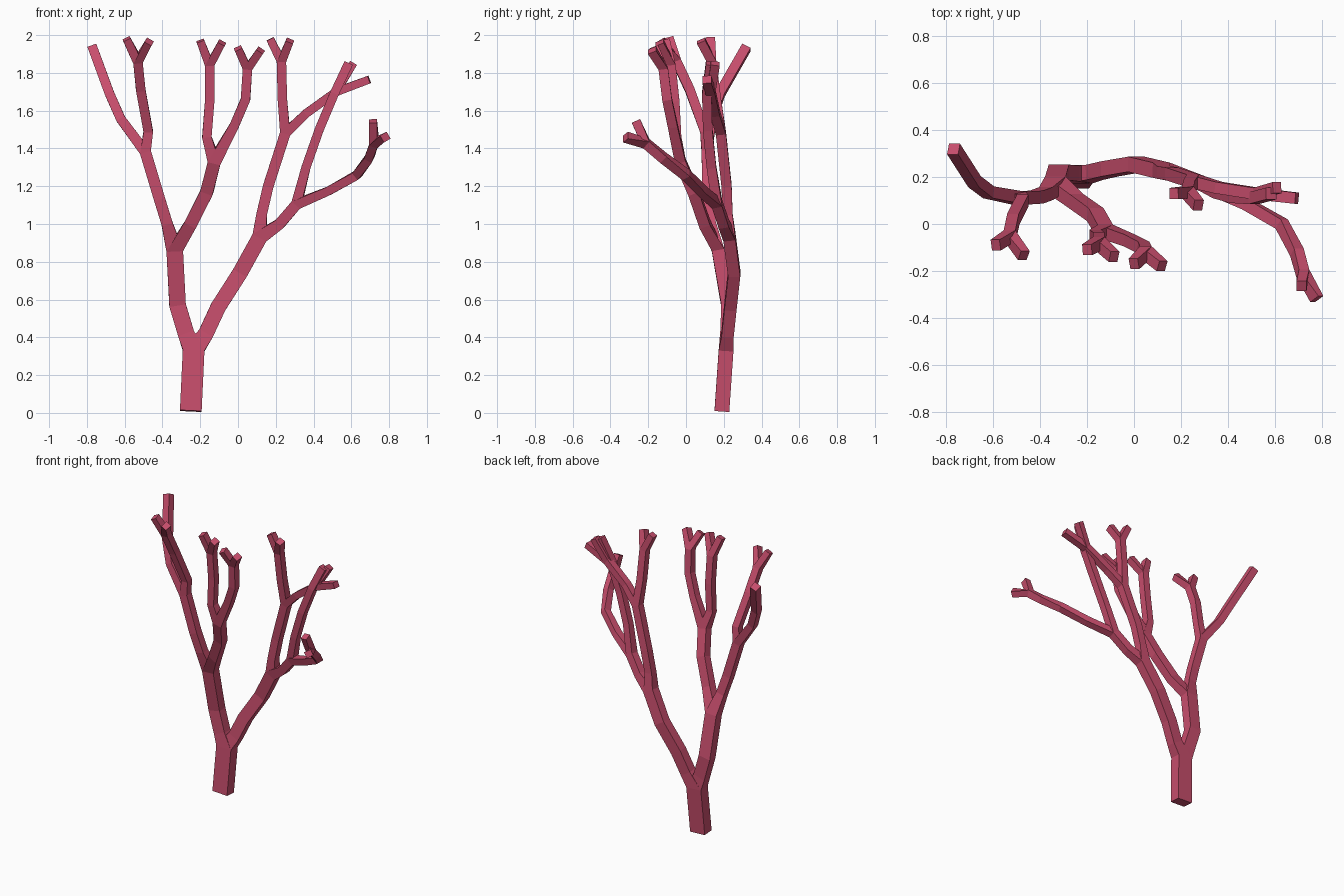
import bpy
import bmesh
from mathutils import Vector

default_cube = bpy.data.objects.get("Cube")
if default_cube:
    bpy.data.objects.remove(default_cube, do_unlink=True)

# One flat colour for the whole tree
bark = bpy.data.materials.new("rose_bark")
bark.use_nodes = True
bark.diffuse_color = (0.57, 0.075, 0.15, 1)
bark.node_tree.nodes["Principled BSDF"].inputs["Base Color"].default_value = bark.diffuse_color


def ring(bm, centre, direction, width):
    """Four-sided cross-section, thick limbs being flatter than twigs."""
    side = direction.cross(Vector((0, 1, 0))).normalized()
    across = side.cross(direction).normalized()
    half_w, half_d = width / 2, (0.03 + 0.42 * width) / 2
    return [bm.verts.new(centre + side * half_w * a + across * half_d * b)
            for a, b in ((-1, -1), (1, -1), (1, 1), (-1, 1))]


def grow(name, parent, width, *points, tip=False):
    """Sweep a branch from the end of its parent; return its own end."""
    path = [Vector(p) for p in points]
    if parent:
        start, start_dir, start_width = parent
        path.insert(0, start)
    else:
        start_dir, start_width = path[1] - path[0], width
    steps = [(b - a).normalized() for a, b in zip(path, path[1:])]
    tangents = [start_dir.normalized()]
    tangents += [(a + b).normalized() for a, b in zip(steps, steps[1:])]
    tangents.append(steps[-1])

    bm = bmesh.new()
    rings = []
    for i, (p, t) in enumerate(zip(path, tangents)):
        # the branch narrows quickly after the fork, then stays even
        rings.append(ring(bm, p, t, start_width if i == 0 else width))
    for low, high in zip(rings, rings[1:]):
        for i in range(4):
            j = (i + 1) % 4
            bm.faces.new((low[i], low[j], high[j], high[i]))
    if not parent:
        bm.faces.new(rings[0][::-1])
    if tip:
        bm.faces.new(rings[-1])
    bm.normal_update()
    mesh = bpy.data.meshes.new(name)
    bm.to_mesh(mesh)
    bm.free()
    mesh.materials.append(bark)
    bpy.context.collection.objects.link(bpy.data.objects.new(name, mesh))
    return path[-1], steps[-1], width


def twigs(name, parent, *tips):
    """Short forked ends of a branch."""
    for label, point in zip(("first", "second"), tips):
        grow(f"{name}_{label}_twig", parent, 0.042, point, tip=True)


# Trunk
trunk = grow("trunk", None, 0.115, (-.25, .19, .01), (-.235, .212, .33))

# Limb on the model's right
right_limb = grow("right_limb", trunk, 0.088, (-.275, .215, .42),
                  (-.32, .22, .57), (-.335, .17, .86))
outer = grow("right_outer_branch", right_limb, 0.06, (-.375, .13, 1.0),
             (-.415, .115, 1.13), (-.49, .11, 1.38))
grow("right_outer_tip", outer, 0.05, (-.62, .135, 1.555), (-.68, .18, 1.69),
     (-.77, .32, 1.935), tip=True)
outer_stem = grow("right_outer_stem", outer, 0.05, (-.475, .1, 1.49),
                  (-.515, .02, 1.71), (-.53, -.05, 1.86))
twigs("right_outer", outer_stem, (-.59, -.09, 1.98), (-.47, -.135, 1.965))

# Middle branch and its two stems
middle = grow("middle_branch", right_limb, 0.068, (-.25, .1, 1.0),
              (-.165, .04, 1.17), (-.125, -.03, 1.33))
stem_a = grow("middle_right_stem", middle, 0.05, (-.165, -.05, 1.46),
              (-.15, -.06, 1.65), (-.15, -.08, 1.84))
twigs("middle_right", stem_a, (-.2, -.11, 1.97), (-.085, -.14, 1.96))
stem_b = grow("middle_left_stem", middle, 0.05, (-.02, -.07, 1.52),
              (.04, -.1, 1.66), (.05, -.12, 1.82))
twigs("middle_left", stem_b, (0, -.17, 1.93), (.12, -.18, 1.92))

# Limb on the model's left
left_limb = grow("left_limb", trunk, 0.082, (-.17, .22, .42),
                 (-.105, .235, .56), (.01, .255, .74), (.115, .23, .93))
inner = grow("left_inner_branch", left_limb, 0.056, (.125, .22, 1.05),
             (.16, .215, 1.2), (.25, .185, 1.48))
inner_stem = grow("left_inner_stem", inner, 0.05, (.235, .16, 1.66),
                  (.23, .135, 1.86))
twigs("left_inner", inner_stem, (.17, .13, 1.98), (.275, .08, 1.97))
crossing = grow("crossing_branch", inner, 0.046, (.36, .155, 1.585),
                (.52, .13, 1.7))
twigs("crossing", crossing, (.61, .155, 1.85), (.695, .11, 1.765))

# Low arm reaching forward, with a straight shoot
elbow = grow("left_elbow", left_limb, 0.058, (.22, .2, 1.0), (.31, .165, 1.105))
grow("straight_shoot", elbow, 0.048, (.36, .135, 1.3), (.43, .115, 1.5),
     (.51, .11, 1.69), (.585, .13, 1.85), tip=True)
arm = grow("forward_arm", elbow, 0.046, (.48, .085, 1.175), (.63, 0, 1.26),
           (.695, -.12, 1.35), (.72, -.21, 1.425))
twigs("forward_arm", arm, (.715, -.265, 1.545), (.78, -.32, 1.46))
